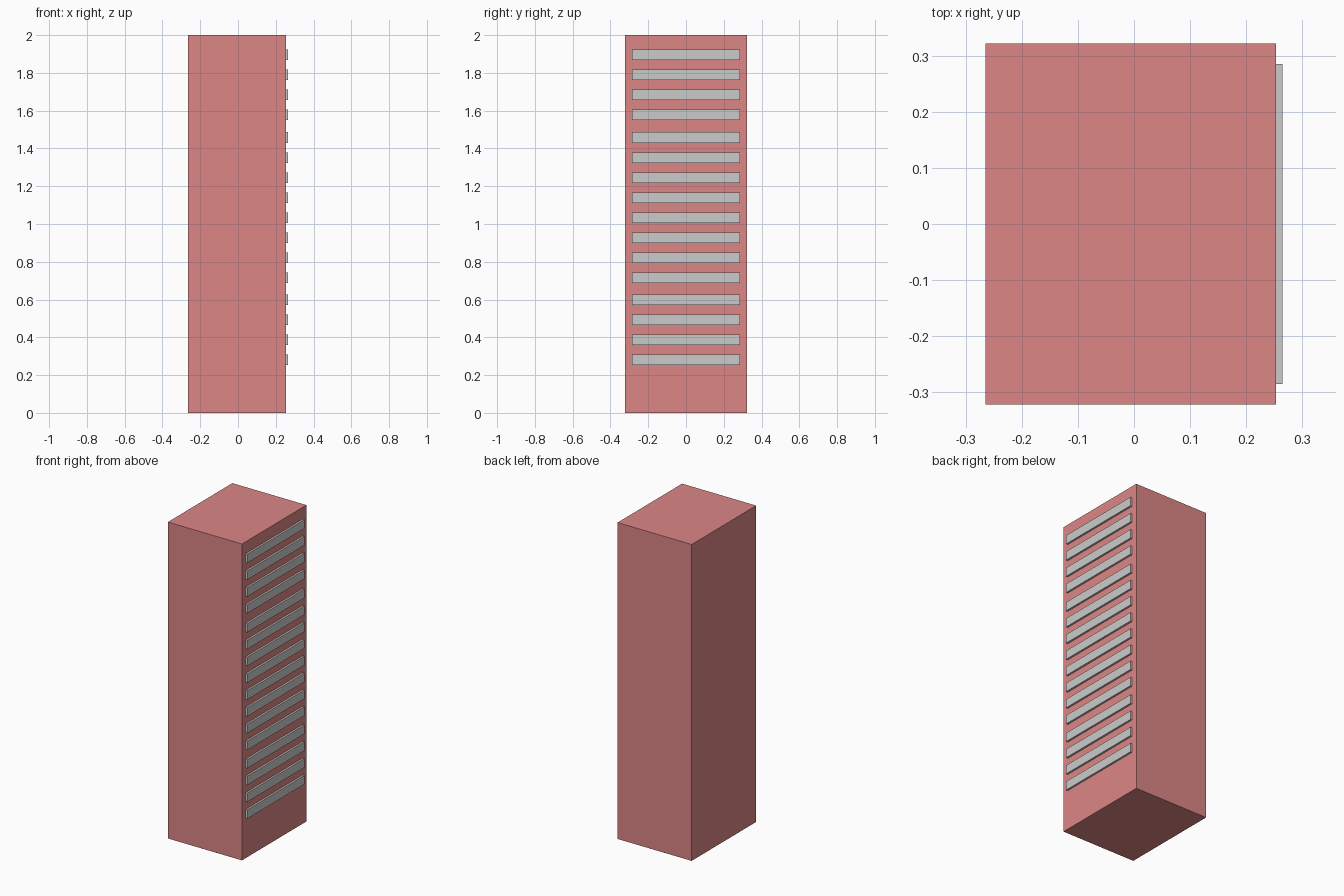
import bpy

if "Cube" in bpy.data.objects:
    bpy.data.objects.remove(bpy.data.objects["Cube"])


def box(name, lo, hi):
    """Axis-aligned box between two corners."""
    size = [b - a for a, b in zip(lo, hi)]
    centre = [(a + b) / 2 for a, b in zip(lo, hi)]
    bpy.ops.mesh.primitive_cube_add(size=1, location=centre)
    obj = bpy.context.object
    obj.name = name
    obj.scale = size
    bpy.ops.object.transform_apply(location=False, rotation=False, scale=True)
    return obj


FRONT_X = 0.253

# Cabinet body
red = bpy.data.materials.new("red_paint")
red.diffuse_color = (0.72, 0.24, 0.24, 1)
red.use_nodes = True
red.node_tree.nodes["Principled BSDF"].inputs["Base Color"].default_value = red.diffuse_color
cabinet = box("cabinet_body", (-0.265, -0.322, 0), (FRONT_X, 0.322, 2))
cabinet.data.materials.append(red)

# Horizontal slats in three groups: (top slat centre height, count)
PITCH, HALF_H = 0.1062, 0.028
number = 1
for top, count in ((1.897, 4), (1.458, 8), (0.599, 4)):
    for i in range(count):
        z = top - i * PITCH
        box(f"slat_{number:02d}", (FRONT_X, -0.285, z - HALF_H),
            (0.265, 0.285, z + HALF_H))
        number += 1
